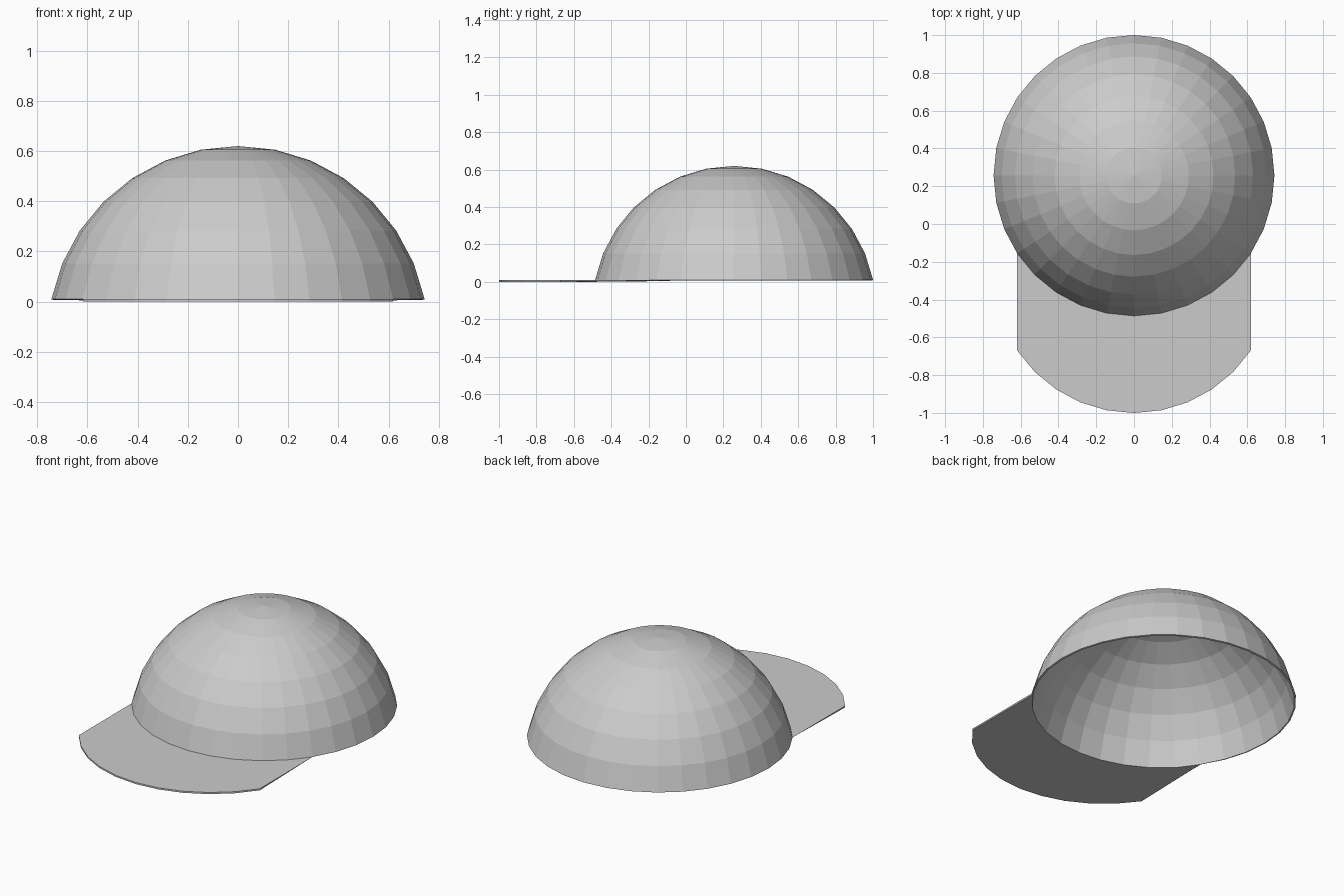
import bpy, bmesh, math
from mathutils import Vector

if "Cube" in bpy.data.objects:
    bpy.data.objects.remove(bpy.data.objects["Cube"])

R = 0.758            # sphere radius of the crown
CENTRE_Y = 0.257
TOP = 0.62
BRIM = 0.514         # brim length towards the front

bm = bmesh.new()

# crown: upper part of a 32 x 16 sphere, cut one ring above the equator
bmesh.ops.create_uvsphere(bm, u_segments=32, v_segments=16, radius=R)
low = [v for v in bm.verts if v.co.z < R * math.cos(math.radians(80))]
bmesh.ops.delete(bm, geom=low, context='VERTS')
bmesh.ops.translate(bm, verts=bm.verts, vec=(0, CENTRE_Y, TOP - R))

# brim: front ten rim edges pulled straight forward
rim = [e for e in bm.edges if e.is_boundary
       and all(v.co.y < CENTRE_Y and abs(v.co.x) < 0.63 and v.co.y < -0.1 for v in e.verts)]
new = bmesh.ops.extrude_edge_only(bm, edges=rim)["geom"]
bmesh.ops.translate(bm, verts=[g for g in new if isinstance(g, bmesh.types.BMVert)],
                    vec=Vector((0, -BRIM, 0)))
bmesh.ops.recalc_face_normals(bm, faces=bm.faces)

# make sure the outside faces up, so the thickness goes inwards
if max(bm.faces, key=lambda f: f.calc_center_median().z).normal.z < 0:
    bmesh.ops.reverse_faces(bm, faces=bm.faces)

mesh = bpy.data.meshes.new("cap")
bm.to_mesh(mesh)
bm.free()
cap = bpy.data.objects.new("cap", mesh)
bpy.context.collection.objects.link(cap)

# thin cloth thickness
solid = cap.modifiers.new("thickness", 'SOLIDIFY')
solid.thickness = 0.01
solid.offset = -1
